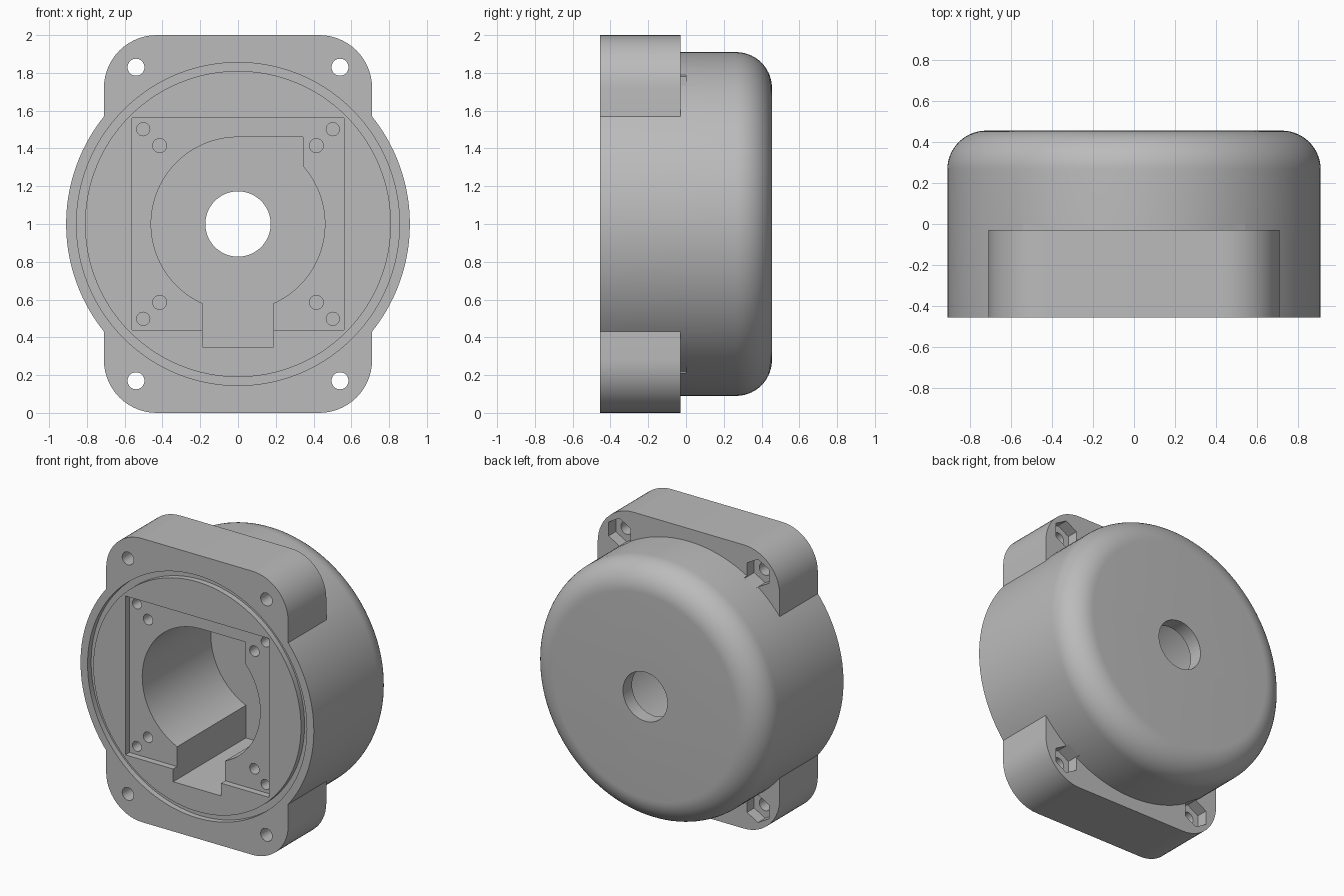
import bpy, bmesh, math

if "Cube" in bpy.data.objects:
    bpy.data.objects.remove(bpy.data.objects["Cube"], do_unlink=True)

grey = bpy.data.materials.new("plain grey")
grey.use_nodes = True
COLOUR = (0.5, 0.5, 0.5, 1)
grey.diffuse_color = COLOUR
grey.node_tree.nodes["Principled BSDF"].inputs["Base Color"].default_value = COLOUR

FRONT, BACK, CZ = -0.455, 0.455, 1.0


def make_object(name, bm):
    bmesh.ops.recalc_face_normals(bm, faces=bm.faces)
    me = bpy.data.meshes.new(name)
    bm.to_mesh(me)
    bm.free()
    me.materials.append(grey)
    ob = bpy.data.objects.new(name, me)
    bpy.context.collection.objects.link(ob)
    return ob


def prism(name, outline, y0, y1):
    """Extrude an outline of (x, height from centre) points along y."""
    bm = bmesh.new()
    face = bm.faces.new([bm.verts.new((x, y0, CZ + z)) for x, z in outline])
    ext = bmesh.ops.extrude_face_region(bm, geom=[face])["geom"]
    bmesh.ops.translate(bm, vec=(0, y1 - y0, 0),
                        verts=[v for v in ext if isinstance(v, bmesh.types.BMVert)])
    return make_object(name, bm)


def arc(x, z, r, a0, a1, n):
    return [(x + r * math.cos(math.radians(a0 + (a1 - a0) * i / n)),
             z + r * math.sin(math.radians(a0 + (a1 - a0) * i / n))) for i in range(n + 1)]


def circle(x, z, r, n=32, turn=0):
    return arc(x, z, r, turn, turn + 360, n)[:-1]


def rect(x0, x1, z0, z1):
    return [(x0, z0), (x1, z0), (x1, z1), (x0, z1)]


def lathe(name, profile, closed, n=128):
    """Spin (radius, y) points about the y axis through the centre."""
    bm = bmesh.new()
    vs = [bm.verts.new((r, y, CZ)) for r, y in profile]
    es = [bm.edges.new(p) for p in zip(vs, vs[1:])]
    if closed:
        es.append(bm.edges.new((vs[-1], vs[0])))
    bmesh.ops.spin(bm, geom=vs + es, cent=(0, 0, CZ), axis=(0, 1, 0),
                   angle=math.tau, steps=n)
    bmesh.ops.remove_doubles(bm, verts=bm.verts, dist=1e-5)
    if not closed:
        bmesh.ops.holes_fill(bm, edges=[e for e in bm.edges if e.is_boundary], sides=0)
    return make_object(name, bm)


def combine(target, tool, operation):
    mod = target.modifiers.new("shape", "BOOLEAN")
    mod.object, mod.operation, mod.solver = tool, operation, "EXACT"
    bpy.context.view_layer.objects.active = target
    bpy.ops.object.modifier_apply(modifier=mod.name)
    bpy.data.objects.remove(tool, do_unlink=True)


# Round cup with a rolled back edge
R, FILLET = 0.91, 0.19
housing = lathe("motor_housing",
                [(R, FRONT)] + arc(R - FILLET, BACK - FILLET, FILLET, 0, 90, 14), False)

# Mounting flange with rounded corners
cx, cz, cr = 0.71, 1.0, 0.28
outline = []
for sx, sz, a in ((1, 1, 0), (-1, 1, 90), (-1, -1, 180), (1, -1, 270)):
    outline += arc(sx * (cx - cr), sz * (cz - cr), cr, a, a + 90, 14)
combine(housing, prism("flange", outline, FRONT, -0.03), "UNION")


def cut(tool):
    combine(housing, tool, "DIFFERENCE")


# Seal groove in the front face
cut(lathe("groove", [(0.81, FRONT - 0.05), (0.855, FRONT - 0.05),
                     (0.855, FRONT + 0.04), (0.81, FRONT + 0.04)], True))

# Shallow square seat
SEAT = FRONT + 0.045
cut(prism("seat", rect(-0.56, 0.56, -0.56, 0.56), FRONT - 0.1, SEAT))

# Deep bore with a square corner and a cable slot
FLOOR = 0.355
bore = ([(0.345, 0.46)] + arc(0, 0, 0.46, 90, 246, 56)[:-1]
        + [(-0.187, -0.42), (-0.187, -0.65), (0.187, -0.65), (0.187, -0.42)]
        + arc(0, 0, 0.46, 294, 401.4, 40))
cut(prism("bore", bore, FRONT - 0.1, FLOOR))

# Shaft hole through the back
cut(prism("shaft_hole", circle(0, 0, 0.173, 64), 0.2, BACK + 0.1))

for sx in (-1, 1):
    for sz in (-1, 1):
        # Blind screw holes in the seat
        for d, r in ((0.502, 0.035), (0.415, 0.037)):
            cut(prism("screw_hole", circle(sx * d, sz * d, r, 24), FRONT - 0.1, SEAT + 0.2))
        # Flange bolt holes with hexagonal nut pockets behind
        x, z = sx * 0.54, sz * 0.83
        cut(prism("bolt_hole", circle(x, z, 0.045), FRONT - 0.1, 0.0))
        cut(prism("nut_pocket", circle(x, z, 0.098, 6, 30), -0.11, 0.0))

# Smooth curved walls, keep edges crisp
bpy.ops.object.select_all(action="DESELECT")
housing.select_set(True)
bpy.context.view_layer.objects.active = housing
bpy.ops.object.shade_smooth_by_angle(angle=math.radians(30))
